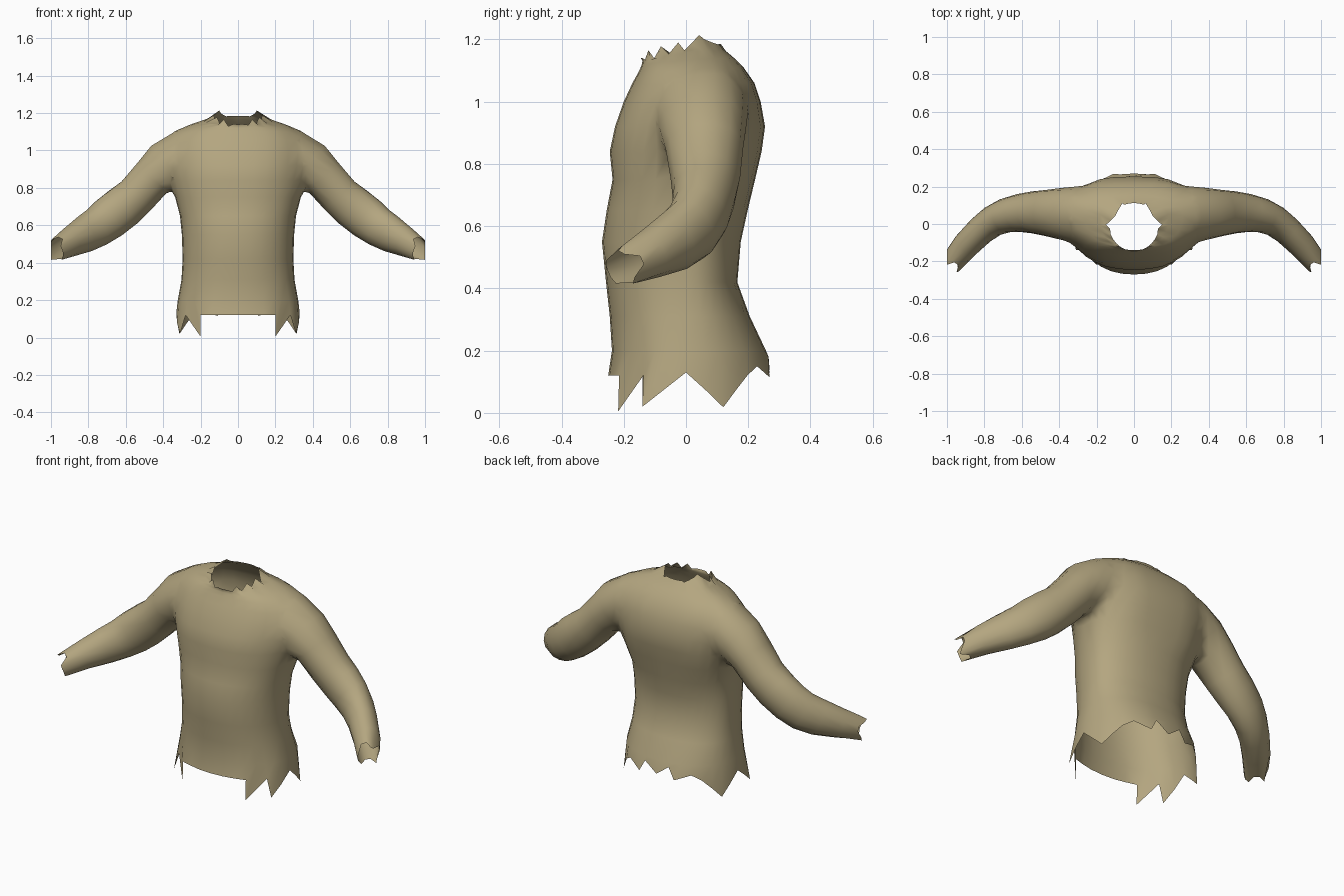
import bpy, bmesh, math
from mathutils import Vector

if "Cube" in bpy.data.objects:
    bpy.data.objects.remove(bpy.data.objects["Cube"])

N = 32  # points around the torso

cloth = bpy.data.materials.new("khaki_cloth")
cloth.diffuse_color = (0.456, 0.381, 0.216, 1)
cloth.use_nodes = True
cloth.node_tree.nodes["Principled BSDF"].inputs["Base Color"].default_value = cloth.diffuse_color
opening = bpy.data.materials.new("opening_helper")


def loft(name, rings):
    """Skin the rings; close both ends with fans marked as slot 1."""
    bm = bmesh.new()
    rows = [[bm.verts.new(p) for p in r] for r in rings]
    n = len(rows[0])
    for a, b in zip(rows, rows[1:]):
        for i in range(n):
            j = (i + 1) % n
            bm.faces.new((a[i], a[j], b[j], b[i]))
    for row in (rows[0], rows[-1]):
        mid = bm.verts.new(sum((v.co for v in row), Vector()) / n)
        for i in range(n):
            bm.faces.new((row[i], row[(i + 1) % n], mid)).material_index = 1
    bmesh.ops.recalc_face_normals(bm, faces=bm.faces)
    me = bpy.data.meshes.new(name)
    bm.to_mesh(me)
    bm.free()
    me.materials.append(cloth)
    me.materials.append(opening)
    ob = bpy.data.objects.new(name, me)
    bpy.context.collection.objects.link(ob)
    return ob


def torso_ring(z, w, front, back, cy=0.0, zfront=0.0, power=2.2):
    """Rounded section: half width, front y, back y, widest y, front drop."""
    pts = []
    for i in range(N):
        t = 2 * math.pi * i / N
        s, c = math.sin(t), -math.cos(t)
        e = 2 / (power if c < 0 else power + (0.5 if .7 < z < 1.1 else 0))
        x = w * math.copysign(abs(s) ** e, s)
        k = abs(c) ** e
        y = cy + (back - cy) * k if c > 0 else cy + (front - cy) * k
        pts.append(Vector((x, y, z + (zfront * k if c < 0 else 0))))
    return pts


def pull(ring, spots):
    """Move matching points of both halves of a ring to given x, y, z."""
    for i, p in enumerate(ring):
        k = min(i, N - i)
        if k in spots:
            x, y, z = spots[k]
            p.x, p.y, p.z = (x if i <= N // 2 else -x), y, z


# Torn hem: height by position around the half ring, with pulled tips
hem = torso_ring(0.12, 0.33, -0.25, 0.27)
hem_z = [.12, .12, .12, .12, .01, .12, .02, .075, .13, .075, .02, .07, .12, .15, .115, .18, .125]
for i in range(N):
    hem[i].z = hem_z[min(i, N - i)]
pull(hem, {3: (.20, -.215, .12), 4: (.20, -.218, .005), 5: (.28, -.137, .12), 6: (.31, -.14, .02),
           7: (.325, -.07, .075), 10: (.313, .12, .018), 14: (.11, .268, .115)})

# Torn collar: low at the front, jagged along the front sides, peaked beside the neck
collar = torso_ring(1.185, 0.135, -0.145, 0.112, 0.0, -0.045, 2)
for i in range(N):
    k = min(i, N - i)
    if 2 <= k <= 7:
        collar[i].z += 0.018 if k % 2 else -0.014
pull(collar, {7: (.128, -.025, 1.19), 8: (.15, -.005, 1.165), 9: (.125, .018, 1.188), 10: (.10, .042, 1.214),
              11: (.092, .06, 1.2), 12: (.078, .085, 1.19), 13: (.062, .11, 1.182)})

rings = [hem] + [torso_ring(*r) for r in (
    (.20, .322, -.238, .257), (.31, .302, -.245, .205), (.42, .296, -.257, .165),
    (.55, .300, -.270, .176), (.65, .310, -.255, .198), (.75, .338, -.236, .222),
    (.84, .356, -.245, .243), (.92, .370, -.228, .254), (1.00, .375, -.200, .240, .03),
    (1.06, .365, -.172, .220, .05), (1.11, .335, -.150, .185, .06, -.01),
    (1.14, .265, -.142, .155, .05, -.02), (1.163, .185, -.140, .128, .03, -.032))] + [collar]
shirt = loft("torn_shirt", rings)

# Sleeve centre line: x, y, z, sideways radius, upward radius
SLEEVE = [(.18, .06, .99, .10, .08), (.31, .06, .97, .152, .148), (.39, .055, .925, .15, .135),
          (.46, .06, .855, .128, .112), (.545, .062, .757, .112, .112), (.615, .058, .697, .102, .117),
          (.69, .044, .638, .092, .116), (.755, .015, .59, .084, .108),
          (.82, -.035, .553, .078, .100), (.90, -.115, .51, .072, .080), (.967, -.19, .473, .065, .064)]


def sleeve(name, side):
    n, out = 14, []
    pts = [Vector(p[:3]) for p in SLEEVE]
    for q, p in enumerate(pts):
        t = (pts[min(q + 1, len(pts) - 1)] - pts[max(q - 1, 0)]).normalized()
        u = t.cross(Vector((0, 0, 1))).normalized()
        w = u.cross(t)
        ring = []
        for i in range(n):
            a = 2 * math.pi * i / n
            v = p + u * SLEEVE[q][3] * math.cos(a) + w * SLEEVE[q][4] * math.sin(a)
            if q == len(pts) - 1:  # ragged cuff
                v += t * (0.03 if i % 4 < 2 else -0.015)
                v.x = min(v.x, 1.0)
            ring.append(Vector((v.x * side, v.y, v.z)))
        out.append(ring)
    return loft(name, out)


# Merge the sleeves into the torso
sleeves = [sleeve("right_sleeve", 1), sleeve("left_sleeve", -1)]
for s in sleeves:
    m = shirt.modifiers.new("join", "BOOLEAN")
    m.operation, m.solver, m.object = "UNION", "EXACT", s
deps = bpy.context.evaluated_depsgraph_get()
merged = bpy.data.meshes.new_from_object(shirt.evaluated_get(deps))
shirt.modifiers.clear()
shirt.data = merged
for s in sleeves:
    bpy.data.objects.remove(s)


def near_shoulder(v, low, high):
    return low < abs(v.co.x) < high and v.co.z > .72


# Open the hem, collar and cuffs, then soften the shoulder seams
bm = bmesh.new()
bm.from_mesh(merged)
bmesh.ops.delete(bm, geom=[f for f in bm.faces if f.material_index == 1], context="FACES")
bmesh.ops.remove_doubles(bm, verts=[v for v in bm.verts if near_shoulder(v, .2, .5)], dist=0.014)
bmesh.ops.triangulate(bm, faces=[f for f in bm.faces if len(f.verts) > 4])
for low, high in ((.2, .5), (.24, .46), (.26, .42)):
    bmesh.ops.smooth_vert(bm, verts=[v for v in bm.verts if near_shoulder(v, low, high)], factor=0.4,
                          use_axis_x=True, use_axis_y=True, use_axis_z=True)
bmesh.ops.recalc_face_normals(bm, faces=bm.faces)
bm.to_mesh(merged)
bm.free()
merged.materials.pop(index=1)

bpy.context.view_layer.objects.active = shirt
shirt.select_set(True)
bpy.ops.object.shade_smooth_by_angle(angle=math.radians(75))
